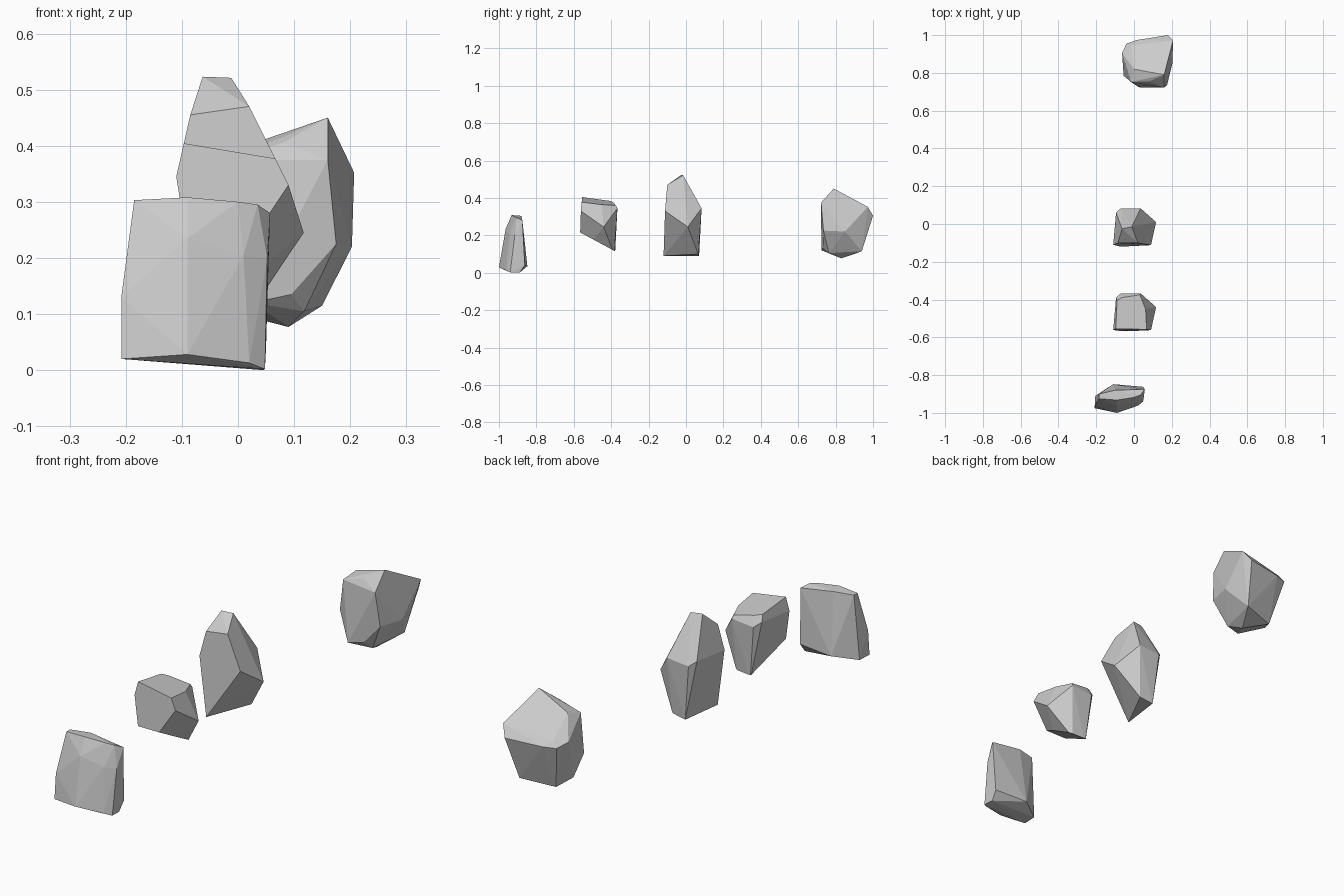
import bpy, bmesh, math
from mathutils import Vector


def stone(name, corners, shift_y=0.0, cuts=(), flat=4.0):
    """Faceted stone: convex hull of its corners, optionally chipped by planes."""
    bm = bmesh.new()
    pts = [Vector(c) for c in corners]
    for p in pts:
        bm.verts.new(p)
    bmesh.ops.convex_hull(bm, input=bm.verts[:])
    for point, normal in cuts:
        bmesh.ops.bisect_plane(bm, geom=bm.verts[:] + bm.edges[:] + bm.faces[:],
                               plane_co=point, plane_no=Vector(normal).normalized(),
                               clear_outer=True)
        # close the chipped side with a flat face
        bmesh.ops.holes_fill(bm, edges=[e for e in bm.edges if e.is_boundary], sides=0)
    loose = [v for v in bm.verts if not v.link_faces]
    bmesh.ops.delete(bm, geom=loose, context='VERTS')
    bmesh.ops.dissolve_limit(bm, angle_limit=math.radians(flat),
                             verts=bm.verts[:], edges=bm.edges[:])
    bmesh.ops.recalc_face_normals(bm, faces=bm.faces[:])
    bmesh.ops.translate(bm, verts=bm.verts[:], vec=(0, shift_y, 0))
    mesh = bpy.data.meshes.new(name)
    bm.to_mesh(mesh)
    bm.free()
    obj = bpy.data.objects.new(name, mesh)
    bpy.context.collection.objects.link(obj)
    return obj


# Thin slab leaning backwards, with a gently curved front
slab = [
    (-.208, -.975, .02), (-.09, -1.0, .028), (.02, -.962, .013), (.048, -.94, .002),
    (.046, -.89, 0), (.05, -.862, .04), (-.11, -.848, .035), (-.205, -.91, .02),
    (-.208, -.965, .13), (-.197, -.95, .2), (-.09, -.964, .235), (.01, -.942, .205),
    (.052, -.915, .2), (-.185, -.925, .303), (-.09, -.932, .308), (0, -.918, .3),
    (.035, -.905, .295), (.057, -.875, .28), (-.1, -.88, .304), (-.185, -.9, .303),
]
stone("slab_stone", slab, flat=2)

# Tall pointed stone with a narrow keel underneath
tall = [
    (-.063, -.025, .523), (-.012, -.015, .521), (-.085, -.1, .455), (.02, -.1, .47),
    (.09, -.112, .33), (-.11, -.11, .345), (.117, .01, .245), (-.07, -.12, .09),
    (.02, .065, .1), (-.045, .07, .09), (.035, .083, .345), (-.07, .083, .335),
    (-.095, .06, .355),
]
stone("tall_stone", tall)

# Short stone: the same rock with its tip and foot broken off
stone("short_stone", tall, shift_y=-.45, cuts=[
    ((-.1, -.105, .405), (.17, .13, 1)),
    ((-.09, -.115, .215), (0, -.54, -1)),
])

# Broad boulder at the back
boulder = [
    (.16, .79, .45), (.207, .972, .352), (.18, 1.0, .305), (.085, .83, .41),
    (.08, .755, .405), (.16, .722, .375), (.175, .735, .225), (.203, .85, .22),
    (.15, .94, .115), (.09, .83, .077), (.118, .765, .105), (.095, .732, .135),
    (.026, .724, .12), (-.055, .785, .22), (-.016, .752, .375), (0, .82, .395),
    (-.016, .945, .325), (-.063, .905, .315), (-.04, .955, .3), (.015, .974, .3),
    (-.035, .83, .125), (0, .9, .1),
]
stone("boulder", boulder)
